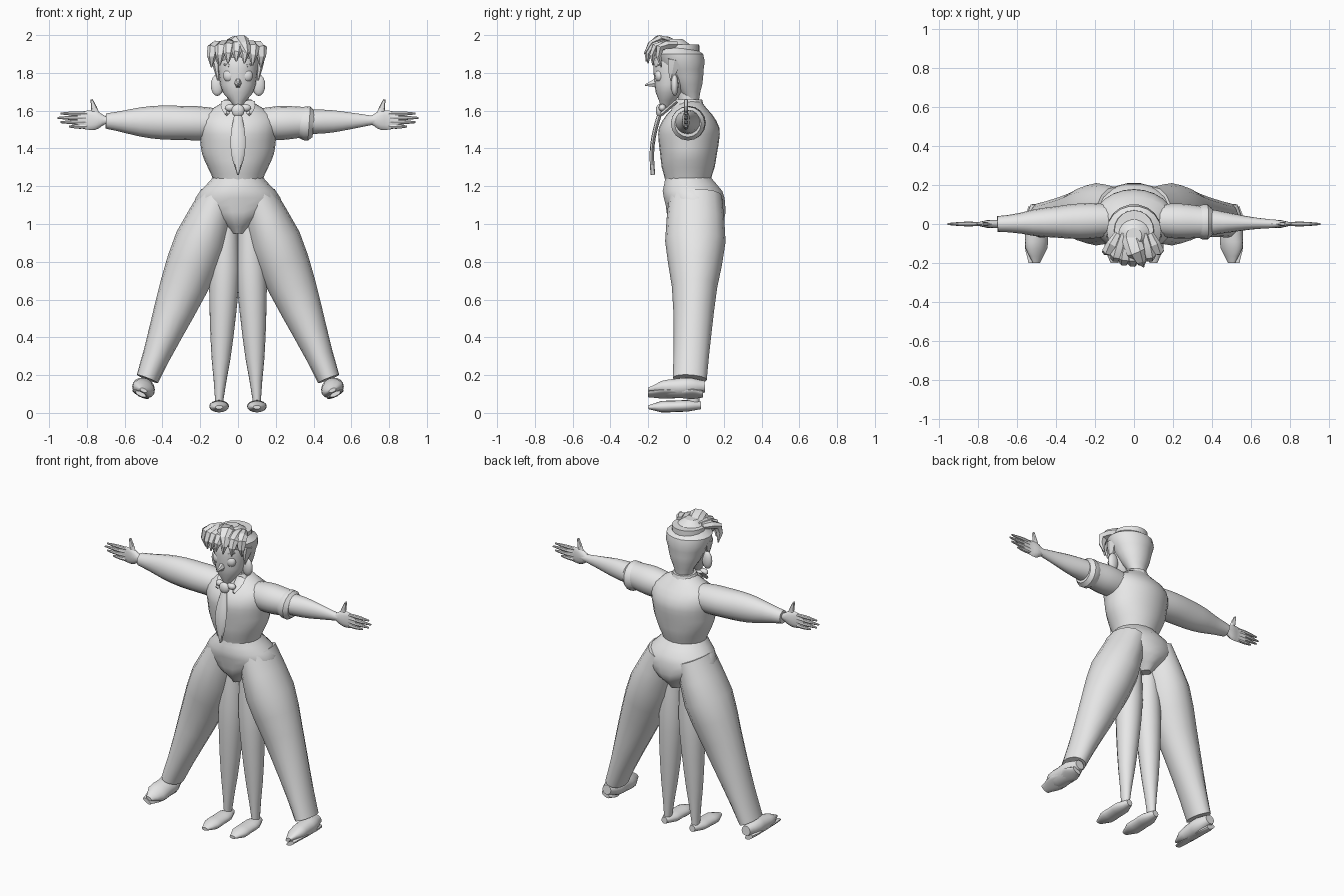
import bpy
import bmesh
from math import cos, sin, pi, radians
from mathutils import Vector, Matrix

default_cube = bpy.data.objects.get("Cube")
if default_cube:
    bpy.data.objects.remove(default_cube, do_unlink=True)

COLOUR = (0.8, 0.8, 0.8, 1)
grey = bpy.data.materials.new("plain_grey")
grey.use_nodes = True
grey.diffuse_color = COLOUR
grey.node_tree.nodes["Principled BSDF"].inputs["Base Color"].default_value = COLOUR

RIGHTWARD, UPWARD = Vector((1, 0, 0)), Vector((0, 0, 1))


def finish(name, bm, side, sharp):
    """Mirror, colour and shade a finished mesh."""
    if side < 0:
        bm.transform(Matrix.Scale(-1, 4, RIGHTWARD))
    bmesh.ops.recalc_face_normals(bm, faces=bm.faces)
    mesh = bpy.data.meshes.new(name)
    bm.to_mesh(mesh)
    bm.free()
    mesh.materials.append(grey)
    part = bpy.data.objects.new(name, mesh)
    bpy.context.collection.objects.link(part)
    bpy.ops.object.select_all(action='DESELECT')
    part.select_set(True)
    bpy.context.view_layer.objects.active = part
    bpy.ops.object.shade_smooth_by_angle(angle=radians(sharp))


def sample(values, t):
    """Smooth curve through evenly spaced values."""
    last = len(values) - 1
    if last == 0:
        return values[0]
    k = min(int(t * last), last - 1)
    f = t * last - k
    here, there = values[k], values[k + 1]
    rise = there - here
    leave = (there - values[max(k - 1, 0)]) / 2
    arrive = (values[min(k + 2, last)] - here) / 2
    curve = (3 * rise - 2 * leave - arrive) * f ** 2 + (leave + arrive - 2 * rise) * f ** 3
    return max(here + leave * f + curve, 0.003)


def limb(name, start, end, widths, depths=None, bow=(0, 0, 0), roll=0,
         level=False, corners=16, steps=8, side=1, sharp=40):
    """Capped tube from start to end whose oval section follows the sizes."""
    start, end, bow = Vector(start), Vector(end), Vector(bow)
    depths = depths or widths
    overall = (end - start).normalized()
    across = UPWARD if abs(overall.x) > 0.8 else RIGHTWARD
    bm = bmesh.new()
    rings = []
    for step in range(steps + 1):
        t = step / steps
        centre = start.lerp(end, t) + bow * sin(pi * t)
        along = UPWARD if level else end - start + bow * pi * cos(pi * t)
        v = along.cross(across).normalized()
        u = v.cross(along).normalized()
        turn = Matrix.Rotation(radians(roll), 3, along)
        u, v = turn @ u * sample(widths, t), turn @ v * sample(depths, t)
        angles = [2 * pi * i / corners for i in range(corners)]
        rings.append([bm.verts.new(centre + u * cos(a) + v * sin(a)) for a in angles])
    for low, high in zip(rings, rings[1:]):
        for i in range(corners):
            j = (i + 1) % corners
            bm.faces.new((low[i], low[j], high[j], high[i]))
    bm.faces.new(rings[0])
    bm.faces.new(rings[-1])
    finish(name, bm, side, sharp)


def ball(name, centre, size, side=1):
    bm = bmesh.new()
    bmesh.ops.create_uvsphere(bm, u_segments=14, v_segments=8, radius=1)
    bm.transform(Matrix.Translation(centre) @ Matrix.Diagonal((*size, 1)))
    finish(name, bm, side, 40)


# Torso and pelvis
limb("shirt_body", (0, .01, 1.23), (0, .02, 1.65),
     widths=(.13, .16, .19, .2, .21, .19, .07), depths=(.12, .14, .15, .16, .16, .12, .06),
     level=True, corners=24, steps=12)
limb("trouser_hips", (0, .05, .95), (0, .01, 1.25),
     widths=(.04, .13, .23, .2, .13), depths=(.09, .15, .16, .16, .12),
     bow=(0, .02, 0), level=True, corners=18)

# Legs, hands and face pieces, built once for each side
for side, tag in ((1, "left_"), (-1, "right_")):
    limb(tag + "trouser_leg", (.1, .05, 1.15), (.48, .02, .18),
         widths=(.1, .14, .125, .09, .06), depths=(.14, .16, .12, .1, .09),
         bow=(0, .01, 0), side=side)
    limb(tag + "shoe", (.5, .1, .14), (.5, -.2, .12),
         widths=(.03, .06, .06, .06, .02), depths=(.03, .05, .05, .04, .01),
         roll=27, side=side)
    limb(tag + "shoe_sole", (.515, -.03, .1), (.515, -.2, .1),
         widths=(.04, .05, .03), depths=(.012,), roll=27, side=side)
    limb(tag + "shoe_heel", (.515, .09, .1), (.515, -.02, .1),
         widths=(.03, .05, .04), depths=(.015,), roll=27, side=side)
    limb(tag + "slim_leg", (.06, .04, 1), (.1, .04, .05),
         widths=(.06, .08, .07, .05, .02), depths=(.07, .08, .07, .05, .03), side=side)
    limb(tag + "slim_foot", (.1, .08, .04), (.1, -.2, .03),
         widths=(.02, .05, .05, .05, .02), depths=(.02, .03, .03, .03, .01), side=side)

    # Hand
    limb(tag + "palm", (.7, 0, 1.55), (.85, 0, 1.55),
         widths=(.02, .05, .05, .04), depths=(.02, .02, .01, .01), corners=12, side=side)
    for i in range(4):
        z = 1.585 - .023 * i
        tip = .955 - .015 * (i - 1) ** 2
        limb(f"{tag}finger_{i + 1}", (.8, 0, z), (tip, 0, z),
             widths=(.01, .012, .01, .005), corners=8, steps=5, side=side)
    limb(tag + "thumb", (.745, 0, 1.55), (.775, 0, 1.66),
         widths=(.03, .02, .015, .005), depths=(.01,), corners=8, steps=5, side=side)

    # Face and collar pieces
    ball(tag + "ear", (.11, -.06, 1.735), (.035, .02, .057), side)
    ball(tag + "eye", (.045, -.14, 1.785), (.035, .025, .035), side)
    limb(tag + "eyebrow", (.015, -.165, 1.83), (.075, -.14, 1.845),
         widths=(.004, .01, .004), corners=6, side=side)
    limb(tag + "collar_flap", (.06, -.05, 1.65), (.06, -.13, 1.58),
         widths=(.03, .03, .01), depths=(.01,), corners=4, steps=3, side=side)
    ball(tag + "tie_wing", (.04, -.125, 1.615), (.03, .02, .02), side)
    limb(tag + "side_lock", (.12, -.06, 1.87), (.105, -.08, 1.76),
         widths=(.02, .015, .004), depths=(.04, .03, .004), corners=6, steps=3,
         side=side, sharp=25)

# Long right sleeve
limb("right_long_sleeve", (.1, .02, 1.53), (.7, 0, 1.545),
     widths=(.08, .09, .09, .09, .08, .06, .04), depths=(.08, .09, .09, .08, .07, .05, .04),
     steps=10, side=-1)
limb("right_wrist", (.68, 0, 1.55), (.75, 0, 1.55), widths=(.02,), steps=2, side=-1)

# Rolled left sleeve and bare forearm
limb("left_short_sleeve", (.1, .02, 1.53), (.36, .01, 1.54), widths=(.08, .09, .08))
limb("left_sleeve_cuff", (.33, .01, 1.535), (.4, .01, 1.53),
     widths=(.08, .09, .09, .07), steps=3, sharp=30)
limb("left_forearm", (.36, .01, 1.54), (.75, 0, 1.55),
     widths=(.065, .06, .04, .02), depths=(.07, .05, .03, .02))

# Neck, collar and necktie
limb("neck", (0, .02, 1.58), (0, .01, 1.72), widths=(.055,), level=True)
limb("collar", (0, .01, 1.6), (0, .015, 1.66), widths=(.1, .07), depths=(.09, .07),
     level=True, corners=12, steps=2, sharp=25)
ball("tie_knot", (0, -.14, 1.6), (.035, .02, .035))
limb("tie_blade", (0, -.14, 1.58), (0, -.175, 1.26),
     widths=(.02, .035, .04, .03, .004), depths=(.012,), bow=(0, -.02, 0), corners=8)

# Head and hair
limb("head", (0, -.11, 1.61), (0, -.03, 1.95),
     widths=(.01, .08, .1, .11, .1), depths=(.02, .07, .1, .12, .1), level=True, corners=20)
limb("nose", (0, -.14, 1.75), (0, -.217, 1.735),
     widths=(.025, .015, .004), depths=(.035, .02, .004), corners=6, steps=3)
limb("hair_cap", (0, .03, 1.66), (0, -.06, 1.98),
     widths=(.05, .09, .12, .14, .04), depths=(.04, .08, .11, .13, .04),
     level=True, corners=18, sharp=30)

# Fringe fanned out over the forehead
for i in range(7):
    fan = (i - 3) / 3
    limb(f"fringe_lock_{i + 1}", (.08 * fan, -.05, 1.95),
         (.13 * fan - .01, -.21 + .08 * fan ** 2, 1.86 - .03 * abs(fan)),
         widths=(.02, .035, .03, .004), depths=(.02, .025, .02, .004),
         bow=(.02 * fan, -.05, .04), corners=6, steps=4, sharp=25)
limb("hair_tuft", (-.03, -.03, 1.94), (.05, -.22, 1.9),
     widths=(.04, .05, .04, .004), depths=(.02, .02, .02, .004),
     bow=(0, -.02, .06), corners=6, steps=4, sharp=25)
